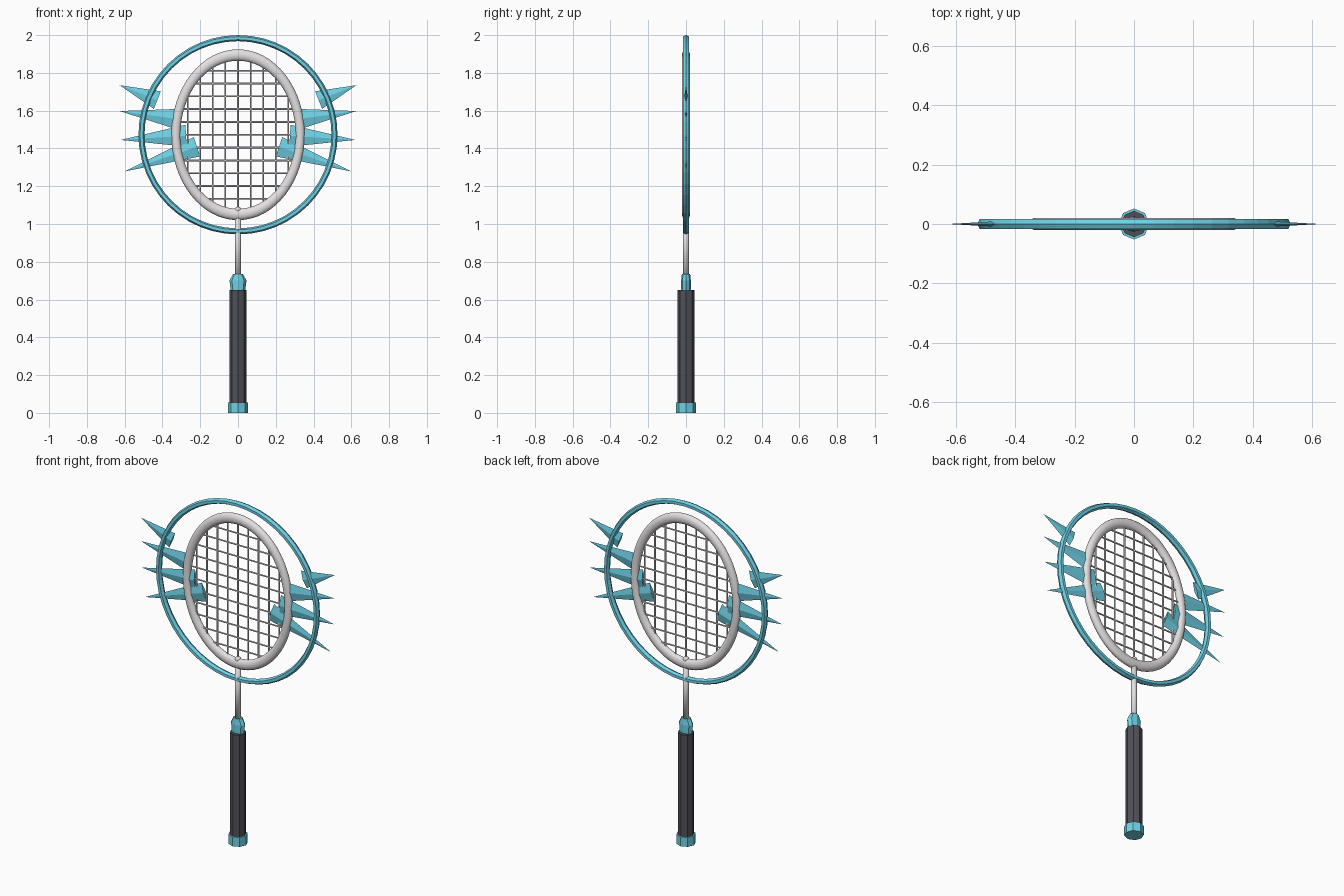
import bpy, bmesh, math
from mathutils import Vector, Matrix

cube = bpy.data.objects.get("Cube")
if cube:
    bpy.data.objects.remove(cube)


def material(name, rgb):
    m = bpy.data.materials.new(name)
    m.use_nodes = True
    m.diffuse_color = (*rgb, 1)
    m.node_tree.nodes["Principled BSDF"].inputs["Base Color"].default_value = (*rgb, 1)
    return m


TEAL = material("teal", (0.16, 0.64, 0.79))
SILVER = material("silver", (0.78, 0.75, 0.76))
GRIP = material("grip black", (0.08, 0.082, 0.096))
CENTRE = 1.4725


def finish(name, bm, mat, smooth=False):
    bmesh.ops.recalc_face_normals(bm, faces=bm.faces)
    mesh = bpy.data.meshes.new(name)
    bm.to_mesh(mesh)
    bm.free()
    mesh.materials.append(mat)
    for p in mesh.polygons:
        p.use_smooth = smooth
    obj = bpy.data.objects.new(name, mesh)
    bpy.context.collection.objects.link(obj)


def add_cone(bm, a, b, r1, r2, sides, flat=1.0):
    """Tapered prism from a to b, squashed along y by flat."""
    a, b = Vector(a), Vector(b)
    aim = (b - a).to_track_quat('Z', 'Y').to_matrix().to_4x4()
    place = Matrix.Translation((a + b) / 2) @ Matrix.Diagonal((1, flat, 1, 1)) @ aim
    bmesh.ops.create_cone(bm, cap_ends=True, segments=sides, radius1=r1,
                          radius2=r2, depth=(b - a).length, matrix=place)


def hoop(name, mat, rx, rz, tx, tz, ty, around, sides, smooth):
    """Elliptical ring standing in the xz plane."""
    bm = bmesh.new()
    loops = []
    for i in range(around):
        u = math.tau * i / around
        loop = []
        for j in range(sides):
            v = math.tau * j / sides
            loop.append(bm.verts.new(((rx + tx * math.cos(v)) * math.cos(u),
                                      ty * math.sin(v),
                                      CENTRE + (rz + tz * math.cos(v)) * math.sin(u))))
        loops.append(loop)
    for i, loop in enumerate(loops):
        after = loops[(i + 1) % around]
        for j in range(sides):
            k = (j + 1) % sides
            bm.faces.new((loop[j], loop[k], after[k], after[j]))
    finish(name, bm, mat, smooth)


# Hoops
hoop("outer_ring", TEAL, 0.511, 0.5115, 0.016, 0.016, 0.0195, 48, 6, False)
hoop("racket_frame", SILVER, 0.329, 0.422, 0.024, 0.030, 0.021, 64, 16, True)

# String bed, clipped to the frame ellipse
bm = bmesh.new()
RX, RZ = 0.312, 0.40
for i in range(-4, 5):
    x = i * 0.0667
    h = RZ * math.sqrt(1 - (x / RX) ** 2)
    add_cone(bm, (x, 0, CENTRE - h), (x, 0, CENTRE + h), 0.0048, 0.0048, 6)
for i in range(-5, 6):
    z = i * 0.0678
    w = RX * math.sqrt(1 - (z / RZ) ** 2)
    add_cone(bm, (-w, 0, CENTRE + z), (w, 0, CENTRE + z), 0.0048, 0.0048, 6)
finish("strings", bm, SILVER)

# Flattened spikes on both sides: base x, base z, tip x, tip z, half width
SPIKES = [(0.427, 1.656, 0.627, 1.735, 0.050),
          (0.315, 1.555, 0.627, 1.598, 0.055),
          (0.275, 1.467, 0.622, 1.445, 0.058),
          (0.217, 1.409, 0.602, 1.278, 0.054)]
for side, s in (("left", 1), ("right", -1)):
    for n, (bx, bz, tx, tz, r) in enumerate(SPIKES, 1):
        bm = bmesh.new()
        add_cone(bm, (s * bx, 0, bz), (s * tx, 0, tz), r, 0, 4, flat=0.22)
        finish(f"{side}_spike_{n}", bm, TEAL)

# Shaft with rounded top
bm = bmesh.new()
add_cone(bm, (0, 0, 0.70), (0, 0, 1.075), 0.016, 0.016, 12)
bmesh.ops.create_uvsphere(bm, u_segments=12, v_segments=8, radius=0.017,
                          matrix=Matrix.Translation((0, 0, 1.075)))
finish("shaft", bm, SILVER, True)

# Octagonal grip and butt cap
for name, z0, z1, r, mat in (("grip", 0.03, 0.65, 0.044, GRIP),
                             ("butt_cap", 0, 0.055, 0.052, TEAL)):
    bm = bmesh.new()
    add_cone(bm, (0, 0, z0), (0, 0, z1), r, r, 8)
    finish(name, bm, mat)

# Collar: flattened octagonal sections that swell, then taper
bm = bmesh.new()
rings = []
for z, rx, ry in ((0.645, 0.038, 0.025), (0.70, 0.045, 0.026), (0.735, 0.027, 0.022)):
    rings.append([bm.verts.new((rx * math.cos(math.tau * k / 8),
                                ry * math.sin(math.tau * k / 8), z)) for k in range(8)])
for low, high in zip(rings, rings[1:]):
    for k in range(8):
        n = (k + 1) % 8
        bm.faces.new((low[k], low[n], high[n], high[k]))
bm.faces.new(rings[0])
bm.faces.new(rings[-1])
finish("collar", bm, TEAL)
